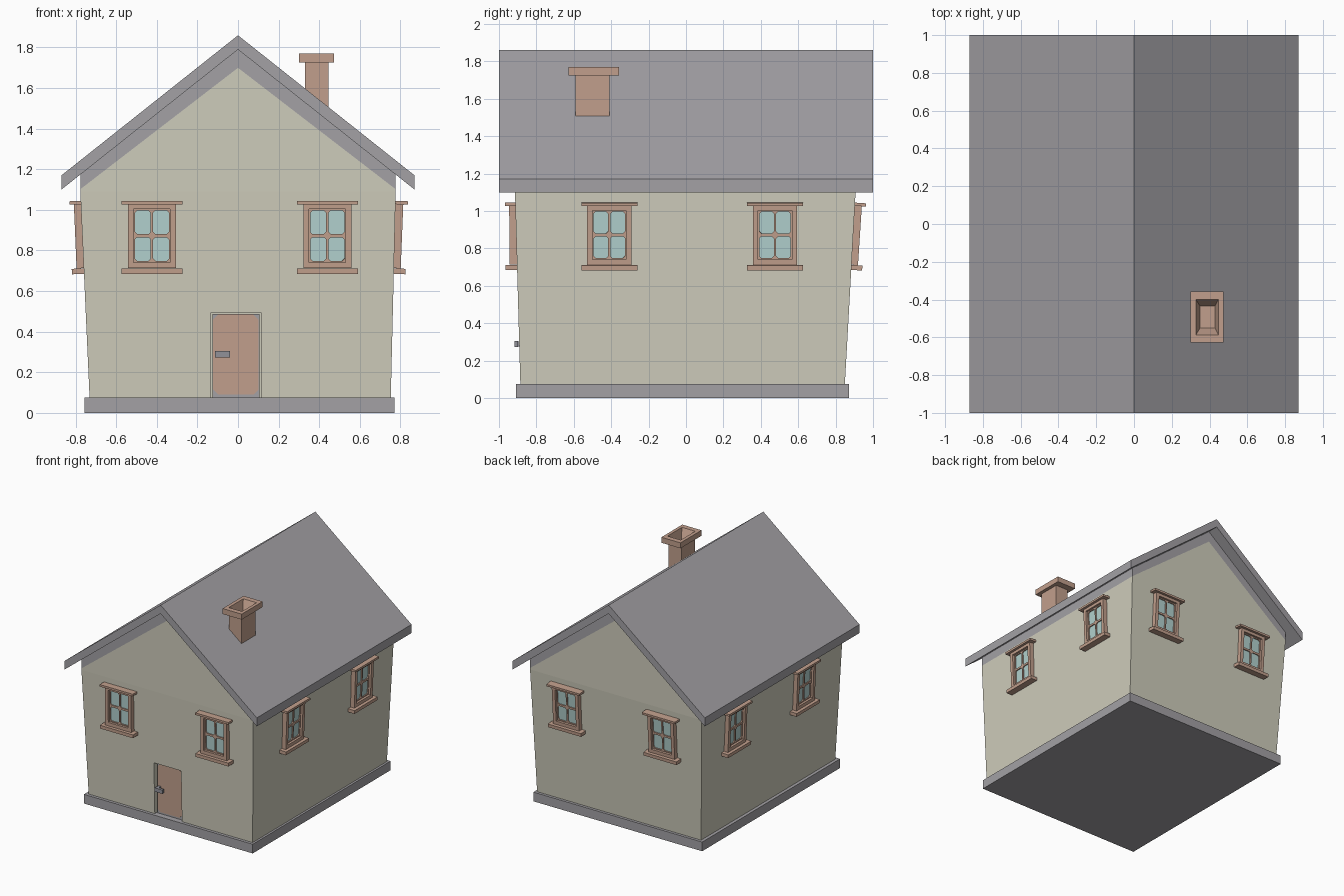
import bpy, bmesh, math
from mathutils import Matrix, Vector

if "Cube" in bpy.data.objects:
    bpy.data.objects.remove(bpy.data.objects["Cube"])


def material(name, rgb):
    m = bpy.data.materials.new(name)
    lin = [((c / 255 + 0.055) / 1.055) ** 2.4 for c in rgb]
    m.diffuse_color = (*lin, 1)
    m.use_nodes = True
    m.node_tree.nodes["Principled BSDF"].inputs["Base Color"].default_value = m.diffuse_color
    return m


CREAM = material("cream_plaster", (206, 204, 187))
GREY = material("grey_slate", (163, 161, 165))
BROWN = material("brown_wood", (193, 159, 140))
GLASS = material("pale_glass", (178, 209, 206))
METAL = material("handle_grey", (145, 145, 152))


def finish(bm, name, mats):
    bmesh.ops.recalc_face_normals(bm, faces=bm.faces)
    me = bpy.data.meshes.new(name)
    bm.to_mesh(me)
    bm.free()
    for m in mats:
        me.materials.append(m)
    ob = bpy.data.objects.new(name, me)
    bpy.context.collection.objects.link(ob)
    return ob


def loft(bm, rings):
    """Skin a list of point rings and cap both ends."""
    vs = [[bm.verts.new(p) for p in r] for r in rings]
    n = len(vs[0])
    for a, b in zip(vs, vs[1:]):
        for i in range(n):
            bm.faces.new((a[i], a[(i + 1) % n], b[(i + 1) % n], b[i]))
    bm.faces.new(vs[0][::-1])
    bm.faces.new(vs[-1])


def rect(x0, x1, y0, y1, z):
    return [(x0, y0, z), (x1, y0, z), (x1, y1, z), (x0, y1, z)]


def box(bm, x0, x1, y0, y1, z0, z1):
    loft(bm, [rect(x0, x1, y0, y1, z0), rect(x0, x1, y0, y1, z1)])


def octagon(x0, x1, z0, z1, c, y):
    """Upright rectangle with corners clipped by c."""
    return [(x0 + c, y, z0), (x1 - c, y, z0), (x1, y, z0 + c), (x1, y, z1 - c),
            (x1 - c, y, z1), (x0 + c, y, z1), (x0, y, z1 - c), (x0, y, z0 + c)]


# Stone base
bm = bmesh.new()
box(bm, -0.757, 0.77, -0.91, 0.872, 0, 0.075)
finish(bm, "base", [GREY])

# Roof slab
bm = bmesh.new()
prof = [(-0.87, 1.17), (0, 1.86), (0.87, 1.17), (0.87, 1.10), (0, 1.79), (-0.87, 1.10)]
loft(bm, [[(x, y, z) for x, z in prof] for y in (-1, 1)])
finish(bm, "roof", [GREY])

# Walls: leaning lower part, upright gable
bm = bmesh.new()
front = bm_rows = [(-0.73, 0.05), (0.752, 0.05), (0.777, 1.09), (0.777, 1.2), (0, 1.82),
                   (-0.777, 1.2), (-0.777, 1.09)]
loft(bm, [[(x, yb if z < 1 else yt, z) for x, z in front]
          for yb, yt in ((-0.885, -0.914), (0.848, 0.906))])
# the gable ends bend at the eaves line
for f in [f for f in bm.faces if len(f.verts) == 7]:
    a, b = [v for v in f.verts if abs(v.co.z - 1.09) < 1e-4]
    bmesh.utils.face_split(f, a, b)


def cut(co, no):
    geom = bm.verts[:] + bm.edges[:] + bm.faces[:]
    bmesh.ops.bisect_plane(bm, geom=geom, dist=1e-5, plane_co=co, plane_no=no)


for s in (-1, 1):
    cut((0, 0, 1.70), (s * 0.77, 0, 1))
for co, no in (((-0.133, 0, 0), (1, 0, 0)), ((0.113, 0, 0), (1, 0, 0)), ((0, 0, 0.495), (0, 0, 1))):
    cut(co, no)
# grey band under the roof
for f in bm.faces:
    c = f.calc_center_median()
    f.material_index = int(c.z > 1.70 - 0.77 * abs(c.x) + 0.002)
# door recess
bmesh.ops.recalc_face_normals(bm, faces=bm.faces)
door = [f for f in bm.faces if f.normal.y < -0.9 and abs(f.calc_center_median().x + 0.01) < 0.02
        and f.calc_center_median().z < 0.49]
res = bmesh.ops.extrude_discrete_faces(bm, faces=door)
for v in {v for f in res["faces"] for v in f.verts}:
    v.co.y = -0.853
finish(bm, "walls", [CREAM, GREY])

# Door: grey backing with clipped brown panel
bm = bmesh.new()
box(bm, -0.126, 0.107, -0.862, -0.845, 0.06, 0.487)
finish(bm, "door_backing", [GREY])
bm = bmesh.new()
loft(bm, [octagon(-0.122, 0.102, 0.09, 0.484, 0.025, y) for y in (-0.858, -0.868)])
finish(bm, "door", [BROWN])

# Door handle: stem and lever
bm = bmesh.new()
box(bm, -0.113, -0.09, -0.905, -0.86, 0.275, 0.302)
box(bm, -0.113, -0.04, -0.918, -0.897, 0.273, 0.304)
finish(bm, "door_handle", [METAL])

# Chimney: shaft, cap and tapering flue
bm = bmesh.new()
loft(bm, [rect(0.33, 0.445, -0.59, -0.41, 1.45), rect(0.33, 0.445, -0.59, -0.41, 1.725),
          rect(0.30, 0.473, -0.628, -0.357, 1.725), rect(0.30, 0.473, -0.628, -0.357, 1.77),
          rect(0.328, 0.447, -0.587, -0.40, 1.77), rect(0.35, 0.428, -0.55, -0.435, 1.69)])
finish(bm, "chimney", [BROWN])


def window_mesh():
    """Window facing -y, centred on its wall point."""
    bm = bmesh.new()
    w, iw, h, ih, d = 0.118, 0.09, 0.16, 0.132, 0.036
    for s in (-1, 1):
        box(bm, min(s * w, s * iw), max(s * w, s * iw), -d, 0.03, -h, h)
        box(bm, -iw, iw, -d, 0.03, min(s * h, s * ih), max(s * h, s * ih))
    box(bm, -0.15, 0.15, -0.058, 0.03, 0.155, 0.172)    # lintel
    box(bm, -0.15, 0.15, -0.06, 0.03, -0.188, -0.161)   # sill
    # sash with four clipped panes
    ys, yg, g = -0.018, -0.009, 0.006
    for x0, x1 in ((-iw, 0), (0, iw)):
        for z0, z1 in ((-ih, 0), (0, ih)):
            q = [bm.verts.new((x, ys, z)) for x, z in ((x0, z0), (x1, z0), (x1, z1), (x0, z1))]
            o, p = [[bm.verts.new(c) for c in octagon(x0 + g, x1 - g, z0 + g + 0.002,
                     z1 - g - 0.002, 0.011, y)] for y in (ys, yg)]
            for i in range(4):
                bm.faces.new((q[i], q[(i + 1) % 4], o[2 * i + 1], o[2 * i]))
                bm.faces.new((q[i], o[2 * i], o[2 * i - 1]))
            for i in range(8):
                bm.faces.new((o[i], o[(i + 1) % 8], p[(i + 1) % 8], p[i]))
            bm.faces.new(p).material_index = 1
    return finish(bm, "window_front_1", [BROWN, GLASS])


# Eight windows, leaning with their walls
first = window_mesh()
sides = [("front", 0, 0.01, -0.908, (-0.424, 0.44)), ("right", 90, 0.04, 0.772, (-0.41, 0.476)),
         ("back", 180, 0.065, 0.894, (0.44, -0.424)), ("left", 270, 0.042, -0.766, (0.476, -0.41))]
for name, ang, lean, off, spots in sides:
    for i, s in enumerate(spots):
        ob = first
        if (name, i) != ("front", 0):
            ob = bpy.data.objects.new(f"window_{name}_{i + 1}", first.data)
            bpy.context.collection.objects.link(ob)
        loc = Vector((s, off, 0.873) if ang % 180 == 0 else (off, s, 0.873))
        ob.matrix_world = (Matrix.Translation(loc) @ Matrix.Rotation(math.radians(ang), 4, 'Z')
                           @ Matrix.Rotation(lean, 4, 'X'))
